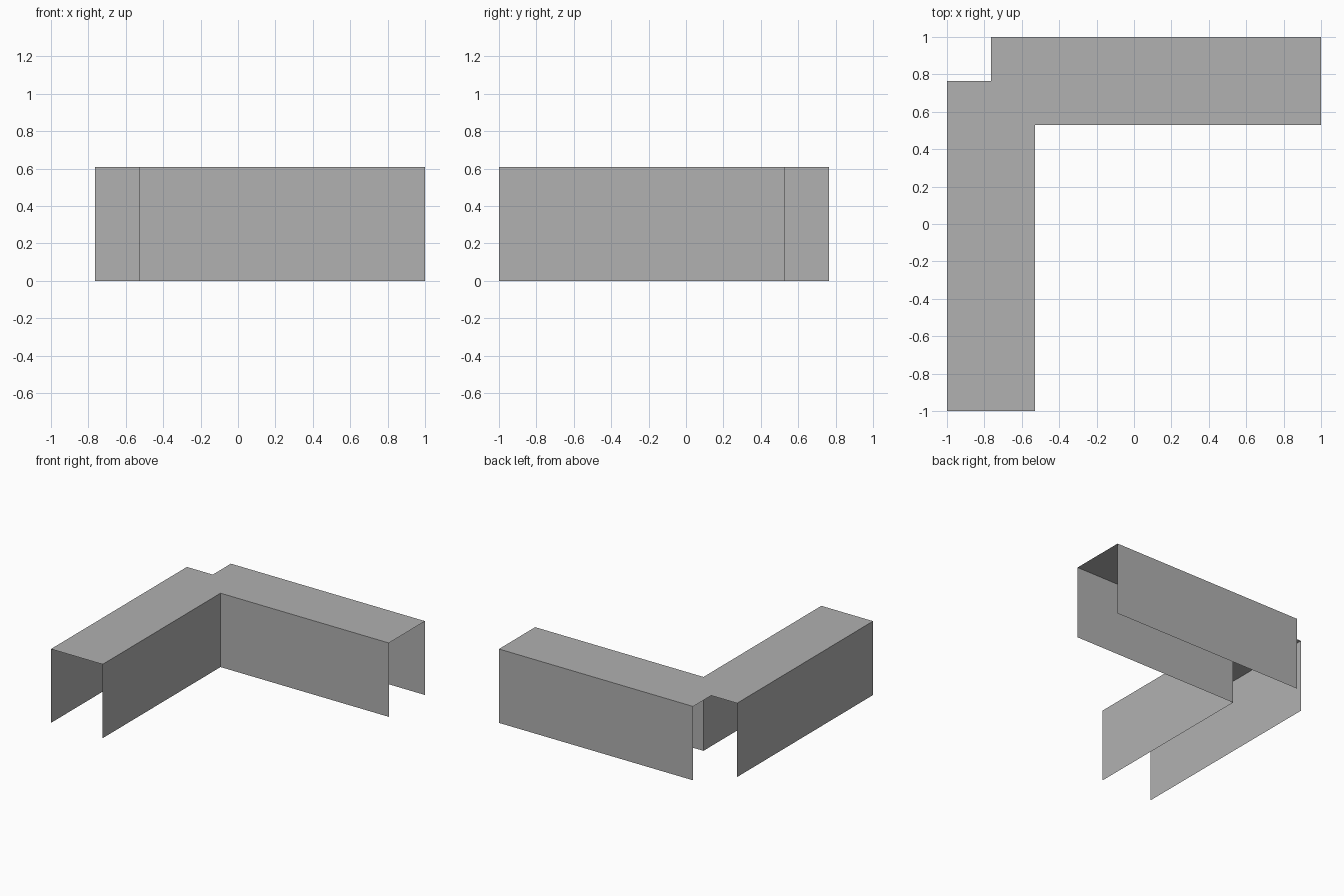
import bpy
import bmesh

cube = bpy.data.objects.get("Cube")
if cube:
    bpy.data.objects.remove(cube, do_unlink=True)

HEIGHT = 0.607
INNER = 0.53    # inner walls
NOTCH = 0.765   # open corner cut-out

grey = bpy.data.materials.new("plain grey")
grey.use_nodes = True
colour = (0.44, 0.44, 0.44, 1)
grey.diffuse_color = colour
grey.node_tree.nodes["Principled BSDF"].inputs["Base Color"].default_value = colour


def add_part(name, polygons):
    """Make one thin-sheet object from a few flat polygons."""
    bm = bmesh.new()
    for points in polygons:
        bm.faces.new([bm.verts.new(p) for p in points])
    bmesh.ops.remove_doubles(bm, verts=bm.verts, dist=0.0001)
    mesh = bpy.data.meshes.new(name)
    bm.to_mesh(mesh)
    bm.free()
    mesh.materials.append(grey)
    obj = bpy.data.objects.new(name, mesh)
    bpy.context.collection.objects.link(obj)


def wall(a, b):
    """Upright sheet from a to b, facing right of the direction of travel."""
    return [(*a, 0), (*b, 0), (*b, HEIGHT), (*a, HEIGHT)]


# L-shaped top with a square notch at the outer corner
outline = [(-1, -1), (-INNER, -1), (-INNER, INNER), (1, INNER),
           (1, 1), (-NOTCH, 1), (-NOTCH, NOTCH), (-1, NOTCH)]
add_part("top_panel", [[(x, y, HEIGHT) for x, y in outline]])

# Inner walls meet at the corner; the channel ends and the notch stay open
add_part("inner_walls", [wall((-INNER, -1), (-INNER, INNER)),
                         wall((-INNER, INNER), (1, INNER))])
add_part("outer_side_wall", [wall((-1, NOTCH), (-1, -1))])
add_part("outer_back_wall", [wall((1, 1), (-NOTCH, 1))])
